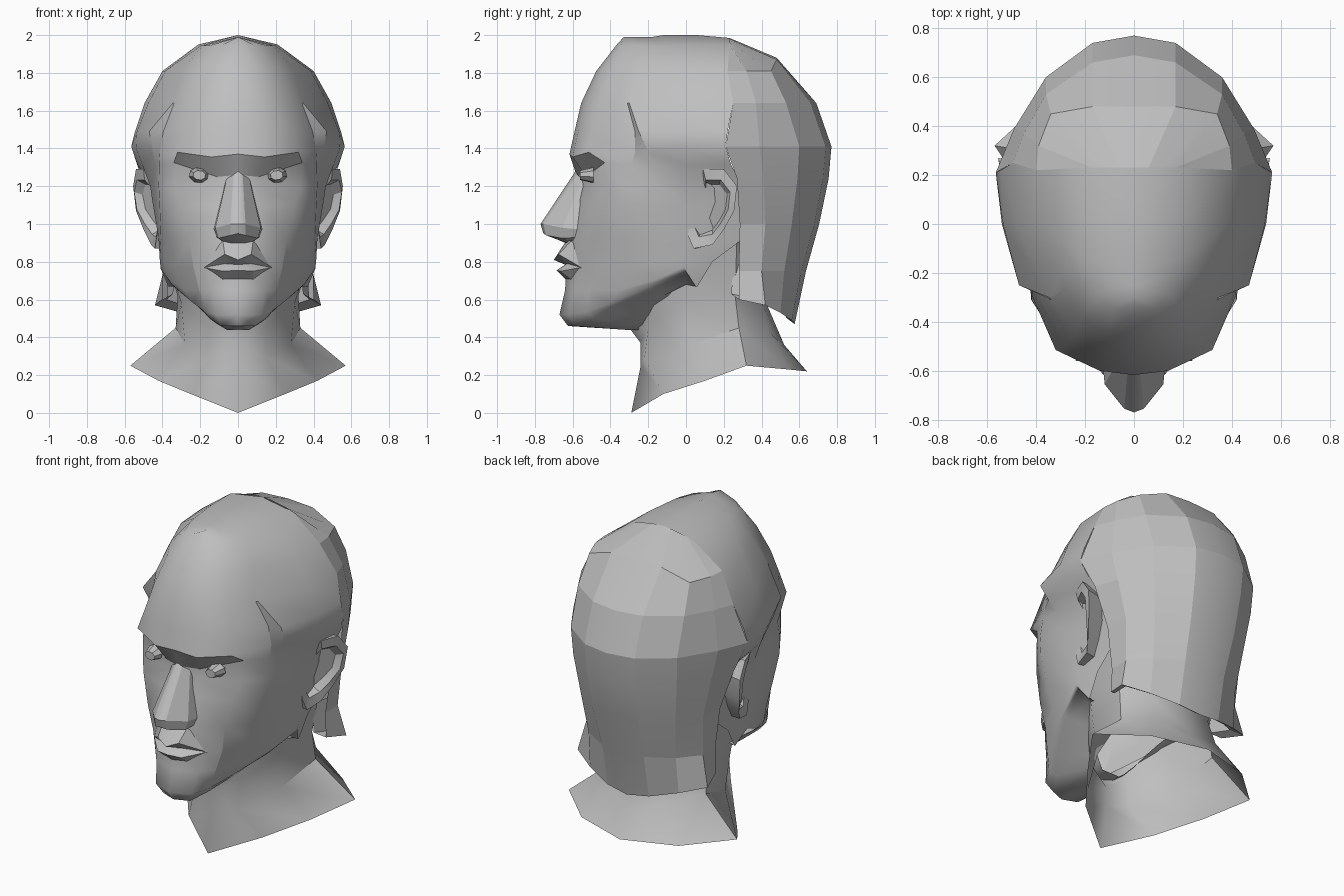
import bpy, bmesh, math
from mathutils import Matrix

grey = bpy.data.materials.new("plain_grey")
grey.diffuse_color = (0.52, 0.52, 0.52, 1)


def finish(name, bm, angle=30):
    """Turn a right-hand half into a mirrored, smooth-shaded object."""
    bmesh.ops.remove_doubles(bm, verts=bm.verts, dist=0.0005)
    me = bpy.data.meshes.new(name)
    bm.to_mesh(me)
    bm.free()
    me.materials.append(grey)
    ob = bpy.data.objects.new(name, me)
    bpy.context.collection.objects.link(ob)
    m = ob.modifiers.new("mirror", "MIRROR")
    m.use_clip = True
    bpy.ops.object.select_all(action="DESELECT")
    ob.select_set(True)
    bpy.context.view_layer.objects.active = ob
    bpy.ops.object.shade_smooth_by_angle(angle=math.radians(angle), keep_sharp_edges=True)
    return ob


def level(z, pts):
    """Section at height z; a point may carry its own height."""
    return [p if len(p) == 3 else (p[0], p[1], z) for p in pts]


def loft(name, rows, closed=False, cap=False, angle=30, creases=()):
    """Skin the rows; creases are (row, column) paths kept sharp."""
    bm = bmesh.new()
    grid = [[bm.verts.new(p) for p in row] for row in rows]
    n = len(rows[0])
    for a, b in zip(grid, grid[1:]):
        for c in range(n if closed else n - 1):
            d = (c + 1) % n
            bm.faces.new((a[c], b[c], b[d], a[d]))
    if cap:
        bm.faces.new(grid[-1])
    for path in creases:
        for (r0, c0), (r1, c1) in zip(path, path[1:]):
            bm.edges.get((grid[r0][c0], grid[r1][c1])).smooth = False
    return finish(name, bm, angle)


# Forehead and temples: sections run from the centre line round to the side
forehead = [
    level(1.99, [(0, -.33), (0, -.3), (0, -.25), (0, -.18), (0, -.12, 2), (0, .06, 2), (0, .23, 1.985)]),
    level(1.945, [(0, -.37), (.09, -.345), (.15, -.29), (.185, -.2), (.195, -.14), (.21, .05, 1.95), (.21, .23, 1.95)]),
    level(1.81, [(0, -.475), (.11, -.45), (.21, -.38), (.28, -.26), (.3, -.21), (.385, 0), (.4, .22)]),
    level(1.64, [(0, -.555), (.13, -.53), (.25, -.46), (.338, -.31), (.345, -.3), (.475, 0), (.495, .25)]),
    level(1.49, [(0, -.59), (.14, -.57), (.285, -.5), (.395, -.27), (.47, -.25), (.535, 0), (.545, .22)]),
    level(1.38, [(0, -.617, 1.37), (.14, -.6, 1.355), (.32, -.515), (.415, -.27), (.45, -.2), (.54, 0, 1.4), (.565, .21, 1.41)]),
]
# Underside of the brow, eye socket and cheek
cheeks = [
    level(1.31, [(0, -.58, 1.26), (.11, -.53, 1.25), (.34, -.43, 1.325), (.418, -.29), (.43, -.15, 1.3), (.505, 0), (.53, .24)]),
    level(1.2, [(0, -.58), (.1, -.53), (.33, -.45), (.42, -.31), (.432, -.15), (.465, 0), (.45, .3)]),
    level(1.1, [(0, -.585), (.12, -.555), (.3, -.485), (.415, -.31), (.427, -.15), (.45, 0), (.42, .32)]),
    level(.92, [(0, -.63), (.13, -.585), (.26, -.5), (.365, -.32), (.408, -.15), (.42, 0), (.39, .3)]),
]
# Muzzle, jaw line and underside of the chin
jaw = [
    level(.77, [(0, -.635), (.17, -.565), (.235, -.485), (.335, -.3), (.39, -.12, .8), (.415, 0, .82), (.38, .14, .8)]),
    level(.65, [(0, -.64), (.14, -.59), (.205, -.505), (.285, -.35), (.37, -.15, .71), (.41, -.01, .77), (.37, .06, .67)]),
    level(.52, [(0, -.67), (.12, -.62), (.175, -.525, .535), (.235, -.4, .58), (.35, -.19, .68), (.41, -.01, .765), (.37, .05, .67)]),
    level(.46, [(0, -.625), (.09, -.59), (.15, -.49, .5), (.21, -.39, .565), (.33, -.18, .66), (.4, 0, .75), (.37, .05, .67)]),
    level(.44, [(0, -.32), (.06, -.32), (.11, -.31, .47), (.17, -.28, .52), (.27, -.12, .62), (.33, 0, .68), (.34, .05, .67)]),
    level(.44, [(0, -.2), (.06, -.2), (.1, -.18, .47), (.14, -.16, .52), (.2, -.05, .62), (.25, 0, .68), (.27, .05, .68)]),
]
creases = [
    [(5, 0), (5, 1), (5, 2), (6, 2)], [(6, 0), (6, 1), (6, 2)],           # brow
    [(3, 3), (4, 3), (5, 3), (6, 3)], [(3, 4), (4, 4), (5, 4), (6, 4)],   # temple step
    [(9, 2), (10, 2), (11, 2), (12, 2)],                                  # cheek plane
]
loft("face", forehead + cheeks + jaw, angle=48, creases=creases)

# Back of the head, ending in a flared edge at the nape
hair = [
    [(.21, .23, 1.95), (.17, .23, 1.96), (.12, .23, 1.97), (.06, .23, 1.98), (0, .23, 1.985)],
    [(.4, .22, 1.81), (.39, .32, 1.81), (.34, .45, 1.81), (.17, .48, 1.87), (0, .48, 1.88)],
    level(1.64, [(.495, .25), (.45, .37), (.36, .53), (.17, .66), (0, .69)]),
    level(1.41, [(.565, .21), (.49, .39), (.36, .6), (.17, .74), (0, .77)]),
    level(1.24, [(.51, .27), (.46, .41), (.35, .59), (.165, .725), (0, .755)]),
    level(1.0, [(.43, .285), (.41, .42), (.32, .56), (.155, .68), (0, .705)]),
    level(.75, [(.395, .28), (.395, .4), (.295, .52), (.14, .61), (0, .635)]),
    [(.4, .28, .6), (.44, .42, .57), (.3, .5, .53), (.14, .56, .49), (0, .575, .47)],
]
hair += [[(x * .86, y - .04, z + .03) for x, y, z in hair[-1]],
         [(x * .82, y - .03, .8) for x, y, z in hair[-1]]]
loft("hair_back", hair, angle=8)

# Neck with its flared, open base
neck = [
    [(0, -.3, .45), (.2, -.16, .6), (.37, .05, .8), (.375, .27, .95), (.22, .36, .9), (0, .42, .9)],
    [(0, -.24, .37), (.15, -.2, .45), (.3, 0, .58), (.32, .26, .62), (.2, .4, .58), (0, .43, .57)],
    [(0, -.24, .25), (.15, -.22, .29), (.28, .02, .36), (.33, .28, .45), (.22, .44, .43), (0, .52, .36)],
    [(0, -.29, 0), (.25, -.12, .1), (.42, .1, .17), (.57, .32, .25), (.33, .54, .23), (0, .64, .22)],
]
loft("neck", neck, angle=38)

# Nose: bridge, tip, nostril edge, base
nose = [
    [(0, -.585, 1.28), (.025, -.575, 1.26), (.06, -.55, 1.24), (.075, -.5, 1.24)],
    [(0, -.77, 1), (.04, -.755, 1), (.12, -.655, .98), (.13, -.55, .97)],
    [(0, -.755, .95), (.04, -.74, .94), (.105, -.66, .925), (.115, -.55, .93)],
    [(0, -.64, .9), (.04, -.635, .9), (.085, -.62, .91), (.1, -.55, .92)],
]
loft("nose", nose, angle=20)

# Lips, blended upwards into the base of the nose
corner = (.18, -.555, .77)
lips = [
    [(0, -.635, .91), (.08, -.607, .91), (.15, -.555, .85)],
    [(0, -.7, .81), (.07, -.675, .84), corner],
    [(0, -.64, .785), (.07, -.625, .79), corner],
    [(0, -.685, .755), (.08, -.665, .75), corner],
    [(0, -.63, .7), (.08, -.6, .7), (.15, -.55, .74)],
]
loft("lips", lips, angle=24)

# Ears: root, rim, inner rim and sunken bowl share one outline
rim = [(.5, .09, 1.29), (.54, .2, 1.29), (.555, .27, 1.2), (.54, .255, 1.07), (.5, .2, .97),
       (.46, .14, .89), (.44, .04, .87), (.43, .01, .94), (.425, .02, 1.03), (.445, .09, 1.2)]


def ear_ring(scale, dx):
    return [(x + dx, .14 + (y - .14) * scale, 1.09 + (z - 1.09) * scale) for x, y, z in rim]


root = [(.39, .1 + (y - .1) * .8, z) for x, y, z in rim]
loft("ear", [root, rim, ear_ring(.72, -.005), ear_ring(.6, -.05)], closed=True, cap=True, angle=25)

# Eyes: small faceted studs facing forward
bm = bmesh.new()
bmesh.ops.create_cone(bm, cap_ends=True, segments=8, radius1=.056, radius2=.034, depth=.07,
                      matrix=Matrix.Translation((.205, -.525, 1.258)) @ Matrix.Rotation(math.radians(-8), 4, "Y")
                      @ Matrix.Diagonal((1, 1, .75, 1)) @ Matrix.Rotation(math.radians(90), 4, "X")
                      @ Matrix.Rotation(math.radians(22.5), 4, "Z"))
finish("eye", bm, 20)
